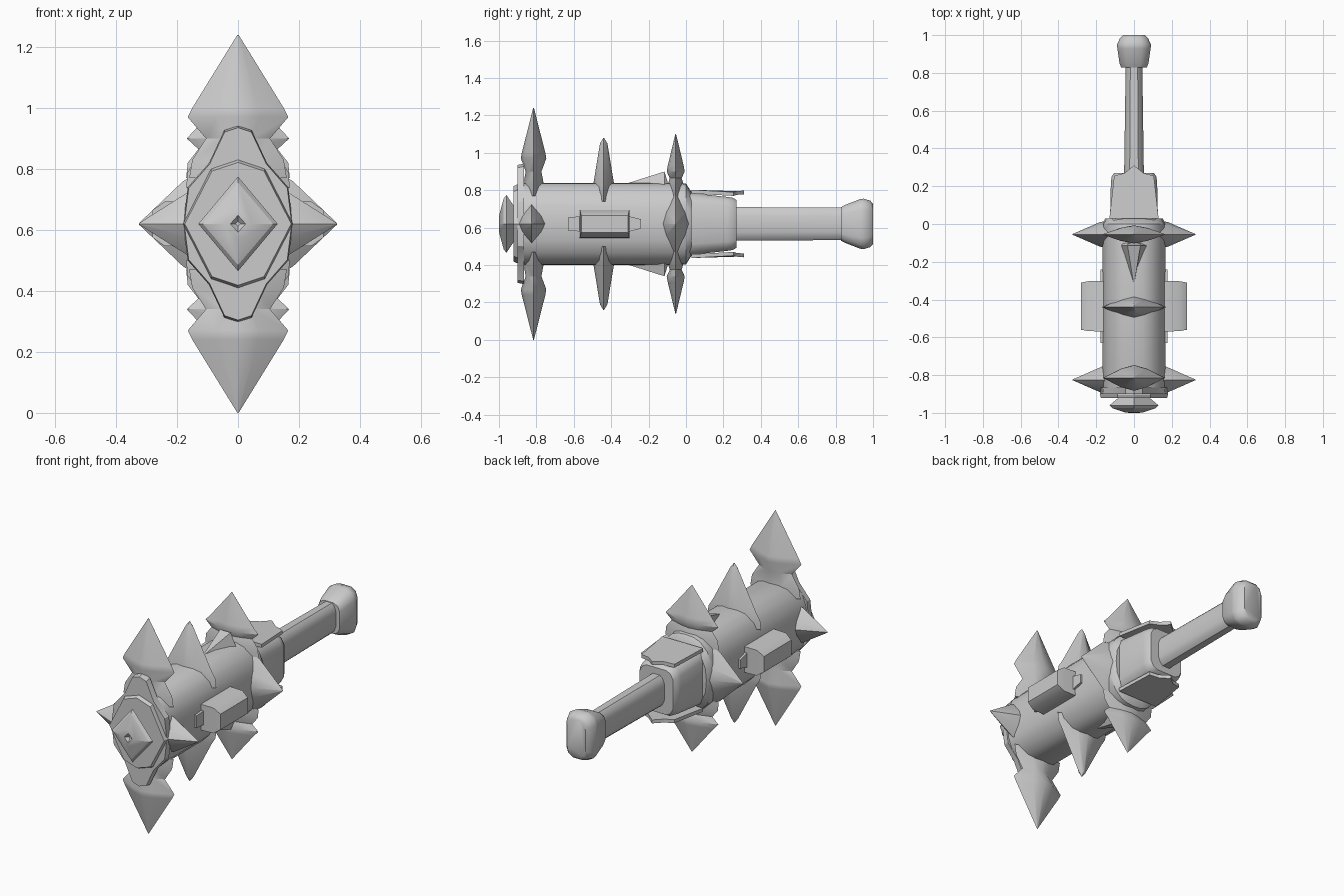
import bpy, bmesh, math

if "Cube" in bpy.data.objects:
    bpy.data.objects.remove(bpy.data.objects["Cube"])

CZ = 0.62  # height of the long axis; every part is modelled around it


def finish(name, bm, mirror="", bevel=0.0, angle=35):
    bmesh.ops.remove_doubles(bm, verts=bm.verts, dist=1e-5)
    bmesh.ops.recalc_face_normals(bm, faces=bm.faces)
    me = bpy.data.meshes.new(name)
    bm.to_mesh(me)
    bm.free()
    ob = bpy.data.objects.new(name, me)
    bpy.context.collection.objects.link(ob)
    ob.location.z = CZ
    bpy.ops.object.select_all(action='DESELECT')
    ob.select_set(True)
    bpy.context.view_layer.objects.active = ob
    bpy.ops.object.shade_smooth_by_angle(angle=math.radians(angle))
    if bevel:
        b = ob.modifiers.new("Bevel", 'BEVEL')
        b.width, b.segments, b.limit_method = bevel, 2, 'ANGLE'
    if mirror:
        m = ob.modifiers.new("Mirror", 'MIRROR')
        m.use_axis = [a in mirror for a in "xyz"]
        m.use_mirror_merge = False
    return ob


def loft(name, rings, **kw):
    """Skin a list of equal-length point rings and cap both ends."""
    bm = bmesh.new()
    vs = [[bm.verts.new(p) for p in r] for r in rings]
    n = len(rings[0])
    for a, b in zip(vs, vs[1:]):
        for i in range(n):
            j = (i + 1) % n
            bm.faces.new((a[i], a[j], b[j], b[i]))
    bm.faces.new(vs[0])
    bm.faces.new(vs[-1])
    return finish(name, bm, **kw)


def four_way(quarter):
    """Mirror a quarter outline (from +z axis to +x axis) into a closed loop."""
    right = quarter + [(x, -z) for x, z in reversed(quarter) if z > 0]
    return right + [(-x, z) for x, z in reversed(right) if x > 0]


def along_y(name, shape, stations, **kw):
    """Stations are (y, x scale, z scale)."""
    rings = [[(x * sx, y, z * sz) for x, z in shape] for y, sx, sz in stations]
    return loft(name, rings, **kw)


def spike(name, y, profile, axis, **kw):
    """Diamond spike: profile rows are (distance, half width, half length in y)."""
    rings = []
    for d, w, l in profile:
        pts = [(w, 0), (w * .42, l * .72), (0, l), (-w * .42, l * .72),
               (-w, 0), (-w * .42, -l * .72), (0, -l), (w * .42, -l * .72)]
        rings.append([(a, y + b, d) if axis == 'z' else (d, y + b, a) for a, b in pts])
    return loft(name, rings, mirror=axis, **kw)


# Hammer body with chamfered rear collar
body = four_way([(0, .22), (.05, .216), (.09, .2), (.135, .155), (.16, .09), (.168, 0)])
along_y("body", body, [(-.89, 1, .95), (-.86, 1, 1), (-.03, 1, 1), (.0, 1, .98), (.03, .9, .77)])

# Front cap, lobed plate and gem
cap = four_way([(0, .21), (.088, .18), (.18, 0)])
along_y("front_cap", cap, [(-.87, 1, 1), (-.905, 1, 1), (-.922, .97, .96)], angle=20)
plate = four_way([(0, .322), (.045, .307), (.095, .2), (.165, .12), (.18, 0)])
along_y("front_plate", plate, [(-.865, 1, 1), (-.9, .98, .98)], angle=20)
diamond = four_way([(0, 1), (1, 0)])
along_y("front_gem", diamond, [(-.91, .07, .08), (-.96, .13, .155), (-.975, .115, .135),
                               (-.998, .045, .05), (-1, .025, .028), (-.985, .008, .008)],
        angle=25)

# Top and bottom spikes
spike("front_blades", -.815, [(.15, .16, .05), (.21, .15, .055), (.28, .105, .042),
                              (.35, .165, .068), (.38, .15, .063), (.62, .002, .002)], 'z')
spike("middle_spikes", -.44, [(.12, .17, .06), (.17, .165, .06), (.21, .14, .056),
                              (.43, .025, .02), (.46, .002, .002)], 'z')
spike("rear_blades", -.055, [(.15, .17, .045), (.2, .165, .045), (.245, .13, .032),
                             (.28, .168, .048), (.31, .14, .043), (.48, .002, .002)], 'z')

# Side spikes
spike("front_side_spikes", -.825, [(.12, .11, .075), (.17, .1, .07), (.325, .002, .002)], 'x')
spike("rear_side_spikes", -.055, [(.13, .17, .075), (.18, .14, .065), (.325, .002, .002)], 'x')

# Side panels: stepped outline pushed outward
half = [(-.63, .035), (-.57, .04), (-.57, .075), (-.30, .075), (-.30, .04), (-.24, .025)]
outline = half + [(y, -z) for y, z in reversed(half)]
loft("side_tabs", [[(x, y, z * s) for y, z in [half[0], half[1], half[4], half[5],
                    (-.24, -.025), (-.30, -.04), (-.57, -.04), (-.63, -.035)]]
                   for x, s in ((.13, 1), (.178, 1))], mirror="x")
loft("side_boxes", [[(x, y, z) for y, z in ((-.57 + e, h), (-.30 - e, h),
                     (-.30 - e, -h), (-.57 + e, -h))]
                    for x, h, e in ((.13, .075, 0), (.24, .073, .003), (.28, .045, .01))],
     mirror="x", angle=50)

# Tapered wedges ahead of the rear blades
loft("wedge_fins", [[(-w, y, .17), (w, y, .17), (w * .4, y, h), (-w * .4, y, h)]
                    for y, w, h in ((-.32, .003, .215), (-.115, .085, .28), (-.1, .08, .23))],
     mirror="z")

# Socket block behind the body
socket = four_way([(.075, .168), (.105, .15), (.125, .11)])
along_y("socket_block", socket, [(.0, 1.02, 1), (.22, .98, .86), (.25, .95, .83), (.27, .85, .76)])

# Pointed guard plates above and below the socket
tip = [(-.13, .03), (.13, .03), (.105, .255), (.05, .27), (0, .31), (-.05, .27), (-.105, .255)]
loft("guard_plates", [[(x, y, base - .07 * (y - .03) - .12 * abs(x)) for x, y in tip]
                      for base in (.178, .198)], mirror="z", angle=20)

# Handle and pommel
grip = four_way([(.022, .09), (.038, .075), (.05, .045)])
along_y("handle", grip, [(.25, 1.05, 1), (.84, .88, .96)])
knob = four_way([(.04, .135), (.075, .115), (.09, .075)])
along_y("pommel", knob, [(.828, .75, .66), (.85, .85, .75), (.93, .98, .98), (.95, 1, 1),
                         (.985, .82, .92), (1, .65, .8)], angle=40)
